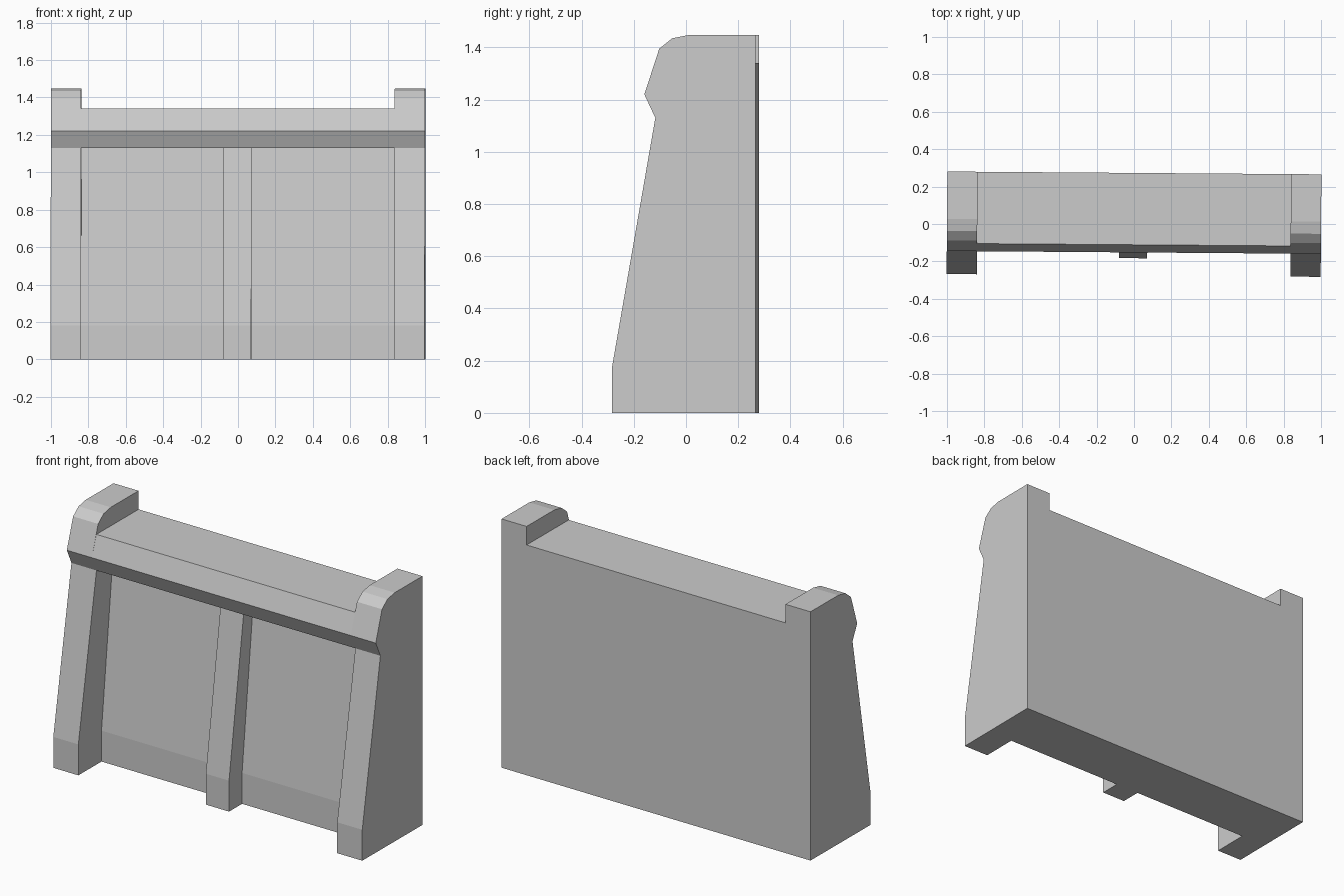
import bpy
import bmesh
from mathutils import Matrix

cube = bpy.data.objects.get("Cube")
if cube:
    bpy.data.objects.remove(cube, do_unlink=True)

# Single concrete colour
concrete = bpy.data.materials.new("concrete_grey")
concrete.use_nodes = True
GREY = (0.6, 0.6, 0.6, 1.0)
concrete.diffuse_color = GREY
concrete.node_tree.nodes["Principled BSDF"].inputs["Base Color"].default_value = GREY

BACK = 0.273           # y of the flat back
INNER = 0.838          # inner face of the end pillars
TURN = Matrix.Rotation(-0.0075, 4, "Z")   # the barrier stands very slightly turned


def prism(name, profile, x0, x1):
    """Extrude a (y, z) profile along x."""
    bm = bmesh.new()
    face = bm.faces.new([bm.verts.new((x0, y, z)) for y, z in profile])
    ext = bmesh.ops.extrude_face_region(bm, geom=[face])
    moved = [v for v in ext["geom"] if isinstance(v, bmesh.types.BMVert)]
    bmesh.ops.translate(bm, verts=moved, vec=(x1 - x0, 0, 0))
    bmesh.ops.recalc_face_normals(bm, faces=bm.faces)
    bm.transform(TURN)
    mesh = bpy.data.meshes.new(name)
    bm.to_mesh(mesh)
    bm.free()
    mesh.materials.append(concrete)
    obj = bpy.data.objects.new(name, mesh)
    bpy.context.collection.objects.link(obj)
    return obj


def toward_back(points, factor):
    """Scale the depth of a front outline toward the flat back."""
    return [(BACK + (y - BACK) * factor, z) for y, z in points]


# Front outlines: leaning lower face, beam nose, rounded pillar head
lean = [(-0.275, 0), (-0.275, 0.18), (-0.11, 1.13)]
nose = [(-0.152, 1.22)]
head = [(-0.095, 1.395), (-0.045, 1.435), (0.02, 1.448), (BACK, 1.448)]
panel = toward_back(lean, 0.615)
rib = toward_back(lean, 0.832)

# End pillars
pillar = lean + nose + head + [(BACK, 0)]
prism("right_pillar", pillar, -1.0, -INNER)
prism("left_pillar", pillar, INNER, 1.0)

# Recessed wall between the pillars
prism("recessed_wall", panel + [(BACK, 1.13), (BACK, 0)], -INNER, INNER)

# Top beam overhanging the wall
beam = [lean[-1]] + nose + [(-0.111, 1.34), (BACK, 1.34), (BACK, 1.13)]
prism("top_beam", beam, -INNER, INNER)

# Middle rib in front of the wall
prism("middle_rib", rib + panel[::-1], -0.078, 0.072)
